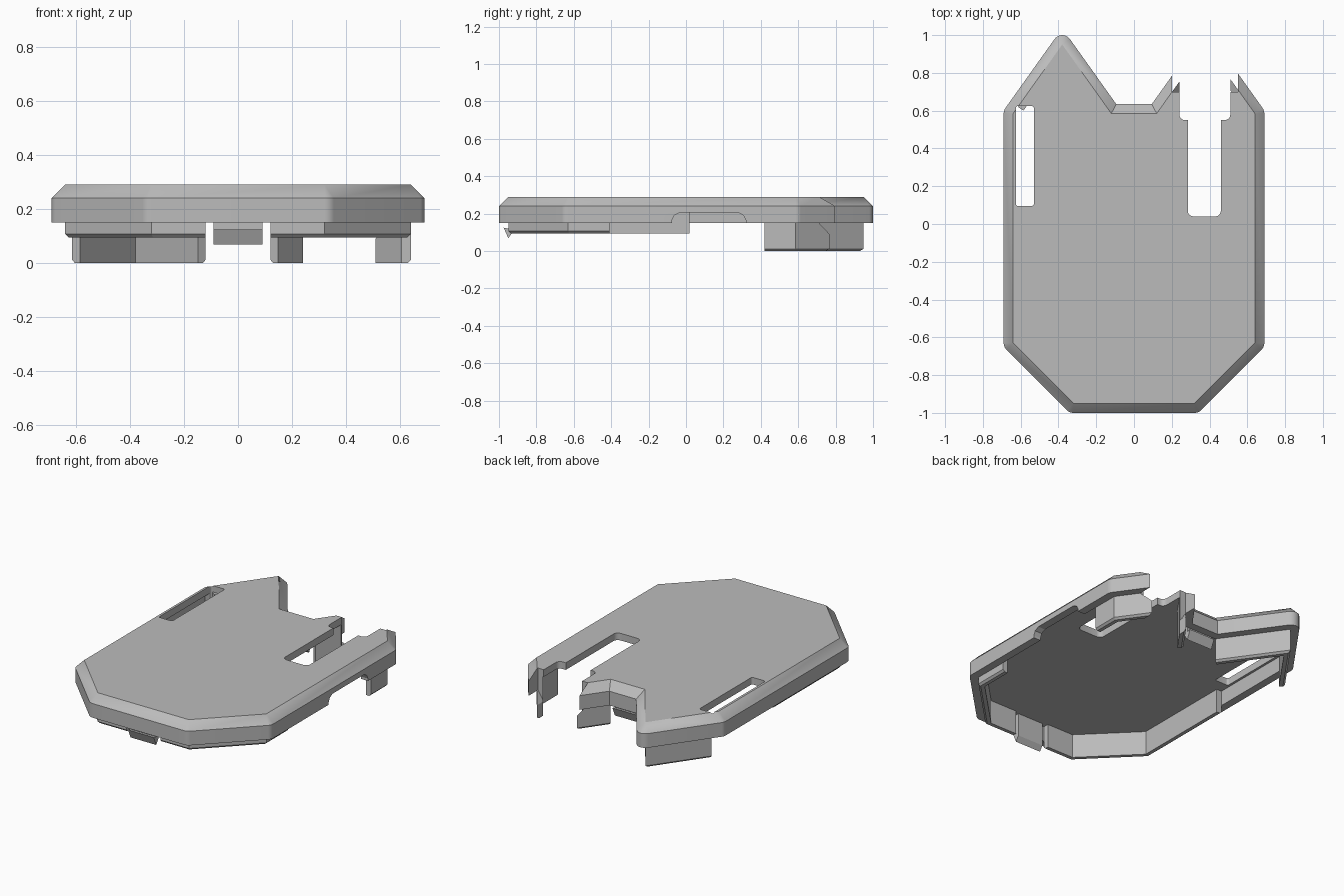
import bpy, bmesh
from math import atan2, cos, sin, pi
from mathutils import Vector

cube = bpy.data.objects.get("Cube")
if cube:
    bpy.data.objects.remove(cube)

grey = bpy.data.materials.new("plain grey")
grey.use_nodes = True
colour = (0.5, 0.5, 0.5, 1)
grey.diffuse_color = colour
grey.node_tree.nodes["Principled BSDF"].inputs["Base Color"].default_value = colour


def finish(name, bm):
    bmesh.ops.remove_doubles(bm, verts=bm.verts, dist=0.0001)
    bmesh.ops.recalc_face_normals(bm, faces=bm.faces)
    mesh = bpy.data.meshes.new(name)
    bm.to_mesh(mesh)
    bm.free()
    mesh.materials.append(grey)
    obj = bpy.data.objects.new(name, mesh)
    bpy.context.collection.objects.link(obj)
    return obj


def loft(name, rings):
    """Join matching closed rings of points and cap both ends."""
    bm = bmesh.new()
    rows = [[bm.verts.new(p) for p in ring] for ring in rings]
    n = len(rows[0])
    for a, b in zip(rows, rows[1:]):
        for i in range(n):
            j = (i + 1) % n
            bm.faces.new((a[i], a[j], b[j], b[i]))
    bm.faces.new(rows[0])
    bm.faces.new(rows[-1])
    return finish(name, bm)


def normal(a, b):
    d = (b - a).normalized()
    return Vector((-d.y, d.x))      # points inward on a counter-clockwise path


def mitre(path, i, dist):
    """Path point i moved inward by dist."""
    ns = []
    if i > 0:
        ns.append(normal(path[i - 1], path[i]))
    if i < len(path) - 1:
        ns.append(normal(path[i], path[i + 1]))
    m = sum(ns, Vector((0, 0))).normalized()
    return path[i] + m * (dist / m.dot(ns[0]))


def strip(name, path, profile):
    """Sweep a (inward, z) profile along an open path with mitred corners."""
    path = [Vector(p) for p in path]
    rings = [[(*mitre(path, i, d), z) for d, z in profile] for i in range(len(path))]
    return loft(name, rings)


def outline(corners, grow, steps=8):
    """Grow a polygon outward, rounding its convex corners."""
    pts = []
    n = len(corners)
    for i, c in enumerate(corners):
        trio = [corners[i - 1], c, corners[(i + 1) % n]]
        n1, n2 = -normal(trio[0], c), -normal(c, trio[2])
        turn = (atan2(n2.y, n2.x) - atan2(n1.y, n1.x) + pi) % (2 * pi) - pi
        if turn < 0:
            pts.append(mitre(trio, 1, -grow))
            continue
        start = atan2(n1.y, n1.x)
        for k in range(steps + 1):
            a = start + turn * k / steps
            pts.append(c + grow * Vector((cos(a), sin(a))))
    return pts


def prism(name, pts, axis, lo, hi):
    def place(p, h):
        return {"x": (h, *p), "y": (p[0], h, p[1]), "z": (*p, h)}[axis]
    return loft(name, [[place(p, h) for p in pts] for h in (lo, hi)])


def cut(target, cutter):
    bpy.context.view_layer.objects.active = target
    mod = target.modifiers.new("cut", "BOOLEAN")
    mod.operation, mod.solver, mod.object = "DIFFERENCE", "EXACT", cutter
    bpy.ops.object.modifier_apply(modifier=mod.name)


def rounded(corners, r):
    """Round each convex corner of a polygon by radius r."""
    pts = [Vector(p) for p in corners]
    shrunk = [mitre([pts[i - 1], p, pts[(i + 1) % len(pts)]], 1, r) for i, p in enumerate(pts)]
    return outline(shrunk, r, 5)


# Hollow cover with a chamfered top edge
half = [(0.32, -0.95), (0.64, -0.63), (0.64, 0.585), (0.38, 0.95), (0.12, 0.585)]
inner = [Vector(p) for p in half] + [Vector((-x, y)) for x, y in reversed(half)]
cover = loft("cover", [
    [(*p, z) for p in outline(inner, grow)]
    for grow, z in [(0, 0.245), (0, 0.15), (0.05, 0.15), (0.05, 0.24), (0, 0.29)]])

# Inner lips, low at the front and deep at the back
ROOF, THICK = 0.25, 0.035


def lip_profile(bottom):
    return [(0, ROOF), (0, bottom + 0.012), (0.012, bottom), (THICK, bottom), (THICK, ROOF)]


left_lip = strip("left_lip", [(-0.64, 0.02), (-0.64, -0.63), (-0.32, -0.95), (-0.12, -0.95)],
                 lip_profile(0.095))
right_lip = strip("right_lip", [(0.12, -0.95), (0.32, -0.95), (0.64, -0.63), (0.64, -0.41)],
                  lip_profile(0.095))
left_leg = strip("left_back_leg", [(-0.12, 0.585), (-0.38, 0.95), (-0.614, 0.62)],
                 lip_profile(0))
right_leg = strip("right_back_leg", [(0.64, 0.42), (0.64, 0.585), (0.38, 0.95), (0.12, 0.585)],
                  lip_profile(0))

# Snap clips at front and back
clip = [(0.022, ROOF), (0, ROOF), (0, 0.12), (-0.025, 0.125), (0, 0.068), (0.022, 0.1)]
front_clip = strip("front_clip", [(-0.09, -0.95), (0.09, -0.95)], clip)
back_clip = strip("back_clip", [(0.09, 0.585), (-0.09, 0.585)], clip)

# Openings
keyhole = prism("keyhole_cutter", rounded(
    [(0.285, 0.04), (0.46, 0.04), (0.46, 0.55), (0.51, 0.55), (0.51, 1.2),
     (0.24, 1.2), (0.24, 0.55), (0.285, 0.55)], 0.03), "z", -1, 1)
fork = prism("fork_cutter", [(0.24, -1), (0.51, -1), (0.51, 0.09), (0.55, 0.15), (0.55, 1),
                             (0.2, 1), (0.2, 0.15), (0.24, 0.09)], "y", 0.70, 1.3)
slot = prism("slot_cutter", rounded(
    [(-0.625, 0.095), (-0.53, 0.095), (-0.53, 0.625), (-0.625, 0.625)], 0.012), "z", -1, 1)
arch = prism("arch_cutter", [(-0.075, 0.1), (0.32, 0.1), (0.32, 0.165), (0.308, 0.19),
                             (0.28, 0.205), (-0.035, 0.205), (-0.063, 0.19), (-0.075, 0.165)],
             "x", 0.6, 0.8)
for cutter in (keyhole, fork, slot, arch):
    cut(cover, cutter)
for cutter in (keyhole, fork):
    cut(right_leg, cutter)
for cutter in (keyhole, fork, slot, arch):
    bpy.data.objects.remove(cutter)

# Smooth the rounded corners, keep the edges sharp
for obj in (cover, left_lip, right_lip, left_leg, right_leg, front_clip, back_clip):
    bpy.ops.object.select_all(action="DESELECT")
    obj.select_set(True)
    bpy.context.view_layer.objects.active = obj
    bpy.ops.object.shade_smooth_by_angle(angle=0.4)
